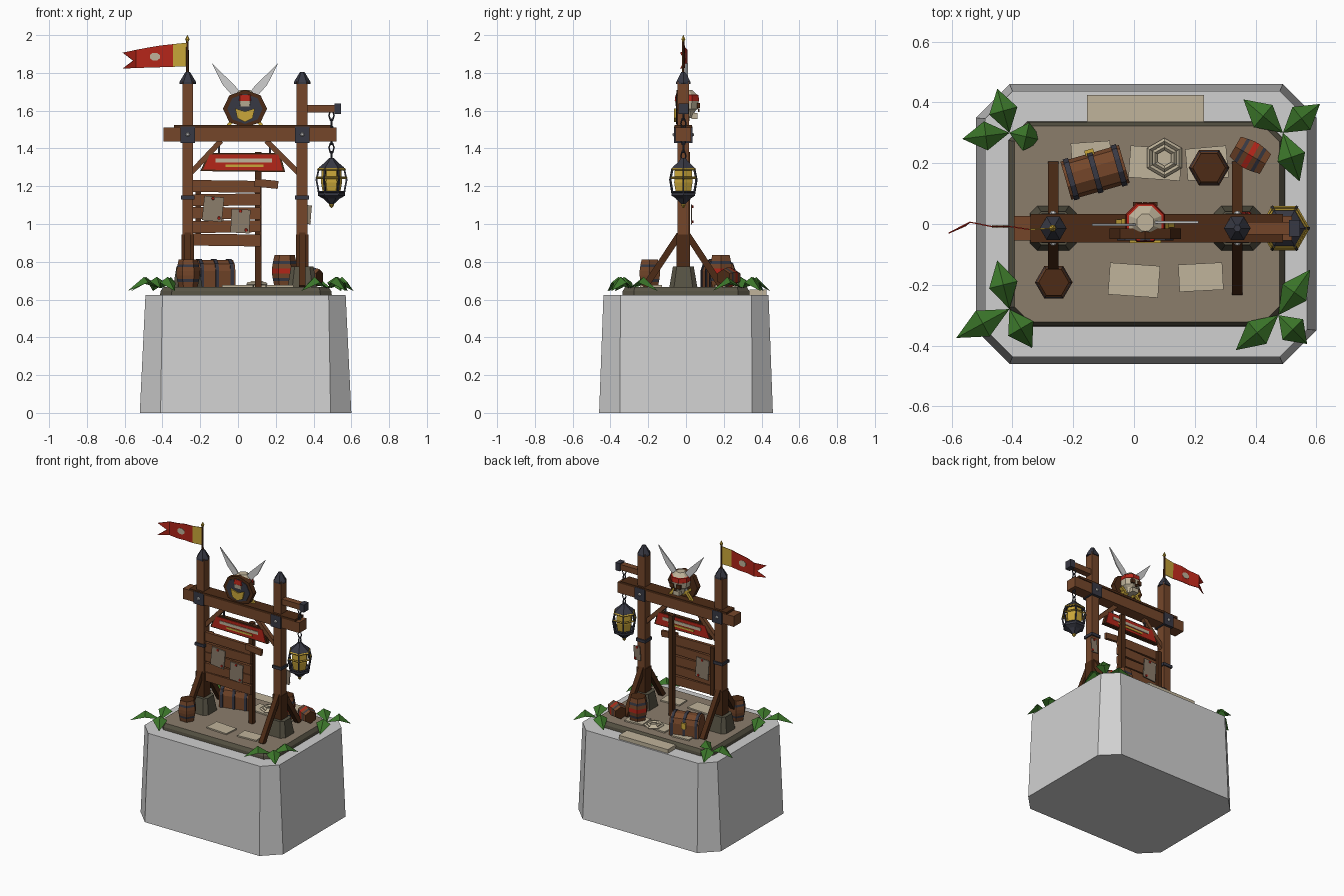
import bpy, bmesh, math
from mathutils import Matrix, Vector, Euler

if "Cube" in bpy.data.objects:
    bpy.data.objects.remove(bpy.data.objects["Cube"])


def material(name, *rgb):
    col = tuple((c / 255) ** 2.2 for c in rgb) + (1.0,)
    m = bpy.data.materials.new(name)
    m.use_nodes = True
    m.diffuse_color = col
    m.node_tree.nodes["Principled BSDF"].inputs["Base Color"].default_value = col
    return m


STONE = material("pale_stone", 207, 207, 207)
ROCK = material("dark_stone", 88, 84, 70)
EARTH = material("packed_earth", 138, 124, 107)
WOOD = material("wood", 116, 72, 46)
DARK = material("dark_wood", 78, 47, 28)
METAL = material("dark_metal", 58, 59, 69)
RED = material("red_paint", 178, 42, 31)
GOLD = material("gold", 200, 165, 60)
PAPER = material("parchment", 190, 178, 153)
LEAF = material("leaf_green", 62, 118, 46)


def build(name, verts, faces, mats, ids=None, matrix=Matrix()):
    bm = bmesh.new()
    vs = [bm.verts.new(matrix @ Vector(v)) for v in verts]
    for i, f in enumerate(faces):
        bm.faces.new([vs[k] for k in f]).material_index = ids[i] if ids else 0
    bmesh.ops.recalc_face_normals(bm, faces=bm.faces)
    mesh = bpy.data.meshes.new(name)
    bm.to_mesh(mesh)
    bm.free()
    for m in mats:
        mesh.materials.append(m)
    ob = bpy.data.objects.new(name, mesh)
    bpy.context.collection.objects.link(ob)
    return ob


def place(loc, rot=(0, 0, 0)):
    return Matrix.Translation(loc) @ Euler([math.radians(a) for a in rot]).to_matrix().to_4x4()


def loft(name, rings, mats, ids=None, matrix=Matrix()):
    """Skin equal-length rings of points; ids gives a colour to each band and both caps."""
    n = len(rings[0])
    ids = ids or [0] * (len(rings) + 1)
    verts = [p for r in rings for p in r]
    faces, fid = [list(range(n))], [ids[0]]
    for r in range(len(rings) - 1):
        for k in range(n):
            j = (k + 1) % n
            faces.append([r * n + k, r * n + j, r * n + n + j, r * n + n + k])
            fid.append(ids[r + 1])
    faces.append([len(verts) - n + k for k in range(n)])
    return build(name, verts, faces, mats, fid + [ids[-1]], matrix)


def lathe(name, profile, n, mats, ids=None, matrix=Matrix(), turn=0):
    rings = [[(r * math.cos(math.tau * k / n + turn), r * math.sin(math.tau * k / n + turn), z)
              for k in range(n)] for r, z in profile]
    return loft(name, rings, mats, ids, matrix)


def extrude(name, pts, depth, mat, matrix):
    return loft(name, [[(x, y, s * depth / 2) for x, y in pts] for s in (-1, 1)], [mat], None, matrix)


def box(name, loc, size, mat, rot=(0, 0, 0)):
    x, y = size[0] / 2, size[1] / 2
    return extrude(name, [(-x, -y), (x, -y), (x, y), (-x, y)], size[2], mat, place(loc, rot))


def plate(name, pts, y, depth, mat):
    """Outline in x and z, thickened along y."""
    return extrude(name, pts, depth, mat, place((0, y, 0), (90, 0, 0)))


def beam(name, a, b, w, mat):
    a, b = Vector(a), Vector(b)
    q = (b - a).to_track_quat('Z', 'Y').to_matrix().to_4x4()
    h = w / 2
    return extrude(name, [(-h, -h), (h, -h), (h, h), (-h, h)], (b - a).length, mat,
                   Matrix.Translation((a + b) / 2) @ q)


def torus(name, loc, major, minor, mat, rot=(0, 0, 0), seg=6, scale=(1, 1, 1)):
    bpy.ops.mesh.primitive_torus_add(major_segments=seg, minor_segments=4, major_radius=major,
                                     minor_radius=minor, location=loc,
                                     rotation=[math.radians(a) for a in rot])
    ob = bpy.context.object
    ob.name, ob.scale = name, scale
    ob.data.materials.append(mat)
    return ob


def octagon(hx, hy, c, z):
    q = [(hx, hy - c), (hx - c, hy)]
    pts = q + [(-x, y) for x, y in q[::-1]]
    pts += [(-x, -y) for x, y in pts]
    return [(x, y, z) for x, y in pts]


# Plinth, platform and back step
loft("plinth", [octagon(.56, .46, .11, 0), octagon(.53, .437, .09, .625)], [STONE], None, place((.04, 0, 0)))
loft("platform", [octagon(.455, .337, .06, .62), octagon(.452, .335, .06, .645), octagon(.436, .322, .05, .667)],
     [ROCK, EARTH], [0, 0, 0, 1], place((.042, 0, 0)))
box("back_step", (.038, .38, .637), (.385, .09, .03), PAPER)
for x, y, w, d, a in [(-.14, .215, .13, .11, 4), (.07, .2, .17, .105, -4), (.24, .2, .135, .105, 5),
                      (0, -.185, .165, .105, -4), (.22, -.175, .145, .09, 3)]:
    box("paving_slab", (x, y, .669), (w, d, .014), PAPER, (0, 0, a))

# Gate posts with footings, sleeves, braces, straps and caps
YP = -.014
for x, side in ((-.266, "right"), (.34, "left")):
    loft(side + "_footing", [octagon(.078, .075, .025, .66), octagon(.06, .055, .02, .775)],
         [ROCK], None, place((x, YP, 0)))
    box(side + "_post", (x, YP, 1.26), (.058, .062, .99), WOOD)
    box(side + "_post_sleeve", (x, YP, .85), (.068, .07, .19), DARK)
    box(side + "_post_band", (x, YP, 1.14), (.074, .078, .02), METAL)
    box(side + "_beam_strap", (x, YP, 1.473), (.078, .098, .086), METAL)
    for s in (-1, 1):
        beam(side + "_prop", (x, YP + .205 * s, .665), (x, YP + .02 * s, .945), .034, DARK)
        lathe("strap_rivet", [(.012, 0), (.006, .008)], 6, [STONE], None,
              place((x, YP + .049 * s, 1.473), (-90 * s, 0, 0)))
    lathe(side + "_post_cap", [(.044, 1.74), (.044, 1.752), (.012, 1.805)], 6, [METAL])\
        .location = (x, YP, 0)

# Crossbeam and angled struts
box("crossbeam", (.063, YP, 1.473), (.915, .082, .074), WOOD)
box("beam_cover", (.075, YP, 1.517), (.83, .094, .016), DARK)
beam("right_strut", (-.25, YP, 1.27), (-.09, YP, 1.44), .028, WOOD)
beam("left_strut", (.32, YP, 1.27), (.15, YP, 1.44), .028, WOOD)

# Hanging red sign, painted on both sides
plate("sign_frame", [(-.2, 1.28), (.25, 1.275), (.222, 1.375), (-.155, 1.375)], YP, .026, DARK)
plate("sign_panel", [(-.185, 1.288), (.237, 1.283), (.214, 1.367), (-.15, 1.367)], YP, .034, RED)
for s in (-1, 1):
    box("sign_cream_stripe", (.03, YP + .018 * s, 1.335), (.3, .006, .021), PAPER)
    box("sign_gold_stripe", (.035, YP + .018 * s, 1.309), (.2, .006, .013), GOLD)
for x in (-.1, .17):
    beam("sign_hanger", (x, YP, 1.37), (x, YP, 1.44), .01, METAL)

# Notice board with planks, pinned notices and a pointer
box("board_post", (.107, .005, 1.02), (.034, .034, .72), DARK)
for i in range(5):
    box("board_plank", (-.06, YP - .006, .915 + .071 * i), (.36, .022, .063), WOOD, (0, (-1) ** i * .8, 0))
box("board_back_rail", (-.21, YP + .012, 1.06), (.03, .02, .34), DARK)
box("pointer_plank", (.15, YP - .02, 1.213), (.125, .02, .042), WOOD, (0, 6, 0))
for x, y, z, w, h, a in [(-.132, -.036, 1.08, .105, .13, 6), (.013, -.037, 1.015, .1, .125, 3),
                         (-.13, .002, 1.06, .1, .14, -4), (.362, .03, 1.05, .05, .1, 5)]:
    box("notice", (x, y, z), (w, .006, h), EARTH, (0, a, 0))
    s = -1 if y < 0 else 1
    for dx, dz in ((.3, -.38), (0, .42)):
        lathe("wax_seal", [(.009, 0), (.007, .006)], 6, [RED], None,
              place((x + w * dx, y + .003 * s, z + h * dz), (-90 * s, 0, 0)))

# Lantern arm and chain
XL = .495
box("lantern_arm", (.44, YP, 1.61), (.17, .042, .04), WOOD)
box("arm_cap", (.528, YP, 1.61), (.036, .054, .054), METAL)
for i in range(6):
    torus("chain_link", (XL, YP, 1.575 - .043 * i), .017, .005, METAL, (90, 0, 90 * (i % 2)), scale=(.8, 1.5, 1))

# Lantern with glowing core, cage and finial
at = place((XL, YP, 0))
lathe("lantern_roof", [(.072, 1.285), (.066, 1.3), (.03, 1.33), (.012, 1.35)], 6, [METAL], None, at)
lathe("lantern_glass", [(.046, 1.165), (.056, 1.22), (.052, 1.29)], 6, [GOLD], None, at)
lathe("lantern_base", [(.012, 1.105), (.045, 1.135), (.072, 1.15), (.072, 1.165)], 6, [METAL], None, at)
lathe("lantern_finial", [(.003, 1.085), (.014, 1.1), (.01, 1.115)], 6, [GOLD], None, at)
for z, r, m in ((1.245, .078, GOLD), (1.17, .068, METAL), (1.29, .07, GOLD)):
    torus("cage_ring", (XL, YP, z), r, .006, m)
for k in range(6):
    c, s = math.cos(math.tau * k / 6), math.sin(math.tau * k / 6)
    pts = [(XL + r * c, YP + r * s, z) for r, z in ((.066, 1.16), (.08, 1.235), (.066, 1.295))]
    for a, b in zip(pts, pts[1:]):
        beam("cage_bar", a, b, .009, METAL)

# Shield, crossed swords and skull above the beam
XC = .037
hexa = [(XC + .117 * math.cos(a), 1.61 + .1 * math.sin(a)) for a in [math.tau * k / 8 for k in range(8)]]
plate("shield", hexa, -.032, .036, DARK)
plate("shield_face", [(XC + (x - XC) * .8, 1.61 + (z - 1.61) * .8) for x, z in hexa], -.036, .036, METAL)
for s in (-1, 1):
    def sword(t, off):
        p, d = Vector((-.085, 1.525)), Vector((.26, .325))
        q = p + d * t + Vector((.78, -.62)) * off
        return (XC + s * q.x, q.y)
    y = .002 + .004 * s
    plate("sword_blade", [sword(.15, -.014), sword(.15, .014), sword(.7, .026), sword(1, 0), sword(.6, -.022)],
          y, .008, STONE)
    plate("sword_guard", [sword(.13, -.034), sword(.13, .034), sword(.17, .034), sword(.17, -.034)], y, .024, GOLD)
    plate("sword_grip", [sword(-.02, -.009), sword(-.02, .009), sword(.13, .009), sword(.13, -.009)], y, .018, GOLD)
    box("eye_socket", (XC + .026 * s, .066, 1.627), (.03, .014, .028), DARK)
lathe("skull", [(.036, 1.56), (.045, 1.595), (.062, 1.61), (.068, 1.65), (.07, 1.652), (.066, 1.683),
                (.058, 1.685), (.03, 1.71)], 8, [PAPER, RED], [0, 0, 0, 0, 1, 1, 1, 0, 0],
      place((XC, .005, 0)), math.pi / 8)
box("skull_nose", (XC, .068, 1.602), (.014, .008, .018), DARK)
box("skull_teeth", (XC, .045, 1.572), (.05, .03, .03), PAPER)
plate("gold_mask", [(XC - .052, 1.612), (XC - .04, 1.56), (XC, 1.54), (XC + .04, 1.56), (XC + .052, 1.612),
                    (XC, 1.596)], -.055, .016, GOLD)

# Flagpole and swallowtail flag
XF = -.268
lathe("flagpole", [(.008, 1.79), (.007, 1.97)], 6, [DARK], None, place((XF, YP, 0)))
lathe("pole_tip", [(.006, 1.965), (.012, 1.978), (.001, 2)], 6, [GOLD], None, place((XF, YP, 0)))
cols = [(-.272, -.014, 1.835, 1.96), (-.345, -.018, 1.832, 1.952), (-.41, -.008, 1.83, 1.945),
        (-.47, -.008, 1.828, 1.935), (-.54, .006, 1.826, 1.922), (-.61, -.03, 1.823, 1.907)]
verts = []
for x, y, lo, hi in cols:
    mid = -.555 if x < -.6 else x
    verts += [(x, y, lo), (mid, y + (.024 if mid != x else 0), (lo + hi) / 2), (x, y, hi)]
faces = [[3 * c + r, 3 * c + 3 + r, 3 * c + 4 + r, 3 * c + 1 + r] for c in range(5) for r in (0, 1)]
flag = build("flag", verts, faces, [RED, GOLD], [1 if i < 2 else 0 for i in range(10)])
solid = flag.modifiers.new("thickness", 'SOLIDIFY')
solid.thickness, solid.offset = .004, 0
plate("flag_emblem", [(-.44 + .029 * math.cos(a), 1.886 + .022 * math.sin(a))
                      for a in [math.tau * k / 8 + .39 for k in range(8)]], -.008, .009, PAPER)


# Barrels: six staves, metal hoops and an optional red hoop
def barrel(name, matrix, r, h, hoop):
    prof = [(.8 * r, 0), (.9 * r, .18 * h), (.95 * r, .28 * h), (r, .42 * h), (r, .58 * h),
            (.95 * r, .72 * h), (.9 * r, .82 * h), (.8 * r, h)]
    lathe(name, prof, 6, [WOOD, METAL, DARK, hoop], [2, 0, 1, 0, 3, 0, 1, 0, 2], matrix)


barrel("front_barrel", place((-.264, -.192, .667)), .062, .145, WOOD)
barrel("back_barrel", place((.247, .185, .667)), .067, .168, RED)
barrel("fallen_barrel", place((.333, .255, .717), (0, 90, -30)), .054, .115, RED)

# Chest with domed lid, straps and lock
turn = place((-.128, .17, .667), (0, 0, 16)) @ Matrix(((0, 0, 1, 0), (1, 0, 0, 0), (0, 1, 0, 0), (0, 0, 0, 1)))
arch = [(-.065, 0), (.065, 0)] + [(.065 * math.cos(a), .085 + .06 * math.sin(a))
                                  for a in [math.pi * k / 5 for k in range(6)]]
extrude("chest", arch, .2, WOOD, turn)
for d in (-.082, 0, .082):
    extrude("chest_strap", [(x * 1.08, z * 1.04) for x, z in arch], .018, METAL,
            turn @ Matrix.Translation((0, 0, d)))
extrude("chest_lock", [(.06, .06), (.078, .06), (.078, .1), (.06, .1)], .03, GOLD, turn)

# Coil of rope
for r, z in ((.056, .682), (.036, .688)):
    torus("rope_coil", (.1, .217, z), r, .01, PAPER, (0, 0, 30))

# Corner plants: folded leaves arching from a shared root
plants = [((-.41, .30), [(-.45, .445), (-.565, .28), (-.3, .275)]),
          ((.49, .30), [(.36, .41), (.612, .395), (.545, .14)]),
          ((-.41, -.28), [(-.45, -.12), (-.585, -.375), (-.335, -.408)]),
          ((.475, -.30), [(.58, -.15), (.335, -.415), (.57, -.395)])]
for root, tips in plants:
    for tip in tips:
        a, b = Vector(root), Vector(tip)
        m = a.lerp(b, .5)
        side = (b - a).orthogonal().normalized() * .048
        l, r = m + side, m - side
        build("leaf", [(*a, .66), (*l, .69), (*m, .72), (*r, .69), (*b, .645)],
              [[0, 2, 1], [0, 3, 2], [1, 2, 4], [2, 3, 4]], [LEAF])
